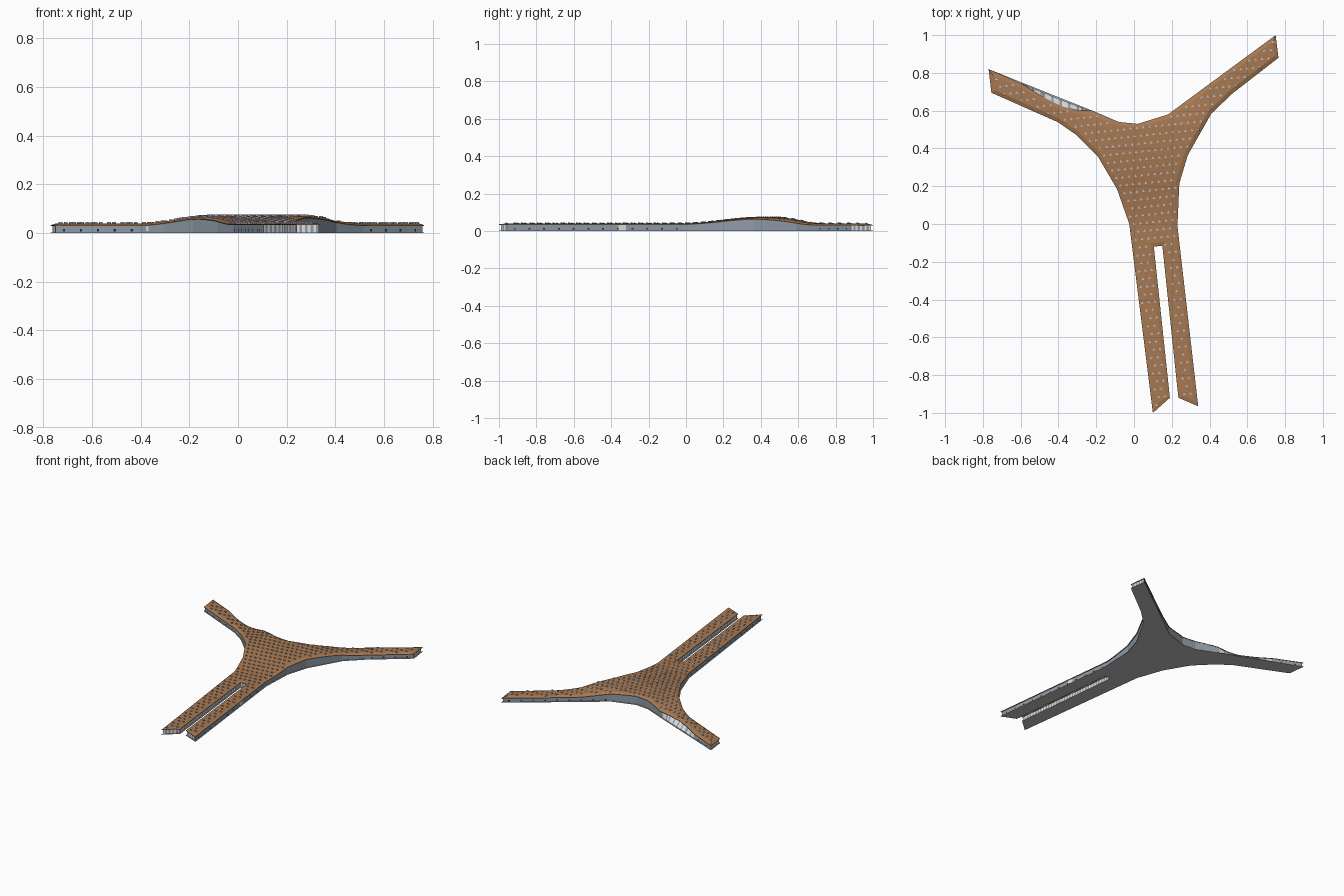
import bpy, bmesh, math
from mathutils import Vector as V
from mathutils.geometry import tessellate_polygon

cube = bpy.data.objects.get("Cube")
if cube:
    bpy.data.objects.remove(cube)


def material(name, rgb):
    m = bpy.data.materials.new(name)
    m.use_nodes = True
    m.diffuse_color = (*rgb, 1)
    m.node_tree.nodes["Principled BSDF"].inputs["Base Color"].default_value = (*rgb, 1)
    return m


BROWN = material("roof_brown", (0.38, 0.19, 0.085))
GLASS = material("facade_blue_grey", (0.27, 0.33, 0.39))
PALE = material("pale_panel", (0.72, 0.73, 0.75))
GREY = material("floor_grey", (0.52, 0.52, 0.52))
LILAC = material("skylight_lilac", (0.42, 0.40, 0.50))
DARK = material("door_dark", (0.02, 0.025, 0.03))

# Ground plan, counter-clockwise from the tip of the right leg
plan = [V(p) for p in [
    (.10, -1.0), (.19, -.92), (.105, -.12), (.15, -.115), (.235, -.92), (.34, -.965),
    (.23, -.01), (.24, .215), (.285, .365), (.41, .585), (.52, .69), (.765, .88),
    (.75, 1.0), (.18, .58), (.02, .53), (-.08, .54), (-.22, .60), (-.29, .628),
    (-.38, .664), (-.48, .704), (-.585, .746), (-.77, .82), (-.755, .695),
    (-.405, .54), (-.31, .475), (-.19, .355), (-.09, .185), (-.025, 0)]]
# The roof follows the plan, except for a scoop over the slanting facade
eave = [p.copy() for p in plan]
for i, drop in ((17, .026), (18, .042), (19, .032), (20, .008)):
    eave[i].y -= drop
N = len(plan)


def offset(poly, d):
    """Move every side of a polygon inwards by d."""
    out = []
    for i, p in enumerate(poly):
        a = (p - poly[i - 1]).normalized()
        b = (poly[(i + 1) % len(poly)] - p).normalized()
        na, nb = V((-a.y, a.x)), V((-b.y, b.x))
        m = (na + nb).normalized()
        out.append(p + m * d / max(.3, m.dot(na)))
    return out


def edge_distance(p):
    best = 9
    for i in range(N):
        a, b = eave[i], eave[(i + 1) % N]
        t = max(0, min(1, (p - a).dot(b - a) / (b - a).length_squared))
        best = min(best, (p - a - (b - a) * t).length)
    return best


def inside(p):
    hit = False
    for i in range(N):
        a, b = eave[i - 1], eave[i]
        if (a.y > p.y) != (b.y > p.y) and p.x < a.x + (b.x - a.x) * (p.y - a.y) / (b.y - a.y):
            hit = not hit
    return hit


def fall(t, full, end):
    t = max(0, min(1, (end - abs(t)) / (end - full)))
    return t * t * (3 - 2 * t)


def dome(p):
    dy = p.y - .45
    return .031 * fall(p.x - .08, .18, .48) * fall(dy, .05, .46 if dy < 0 else .29)


def eave_height(p):
    return dome(p) + .032 + .004 * fall(max(0, p.y), .1, .6)


def roof_height(p):
    low = eave_height(p)
    return low + (dome(p) + .040 - low) * min(1, edge_distance(p) / .02)


def finish(bm, name, mats):
    me = bpy.data.meshes.new(name)
    bm.to_mesh(me)
    bm.free()
    for m in mats:
        me.materials.append(m)
    ob = bpy.data.objects.new(name, me)
    bpy.context.collection.objects.link(ob)
    return ob


# Roof: sloping rim and a domed field, sliced finely and lifted to height
bm = bmesh.new()
rim = [bm.verts.new((*p, 0)) for p in eave]
field = [bm.verts.new((*p, 0)) for p in offset(eave, .02)]
for i in range(N):
    j = (i + 1) % N
    bm.faces.new((rim[i], rim[j], field[j], field[i]))
for tri in tessellate_polygon([[v.co for v in field]]):
    bm.faces.new([field[k] for k in tri])
bm.normal_update()
for f in bm.faces:
    if f.normal.z < 0:
        f.normal_flip()
for axis in (V((1, 0, 0)), V((0, 1, 0))):
    for k in range(-24, 25):
        bmesh.ops.bisect_plane(bm, geom=bm.verts[:] + bm.edges[:] + bm.faces[:],
                               plane_co=axis * k * .04, plane_no=axis)
bm.normal_update()
bmesh.ops.triangulate(bm, faces=bm.faces[:])
for v in bm.verts:
    v.co.z = roof_height(v.co.xy)
roof = finish(bm, "roof", [BROWN])
thick = roof.modifiers.new("thickness", "SOLIDIFY")
thick.thickness = .004
thick.offset = -1

# Floor slab
bm = bmesh.new()
base = bm.faces.new([bm.verts.new((*p, 0)) for p in plan])
up = bmesh.ops.extrude_face_region(bm, geom=[base])
bmesh.ops.translate(bm, vec=(0, 0, .003), verts=[g for g in up["geom"] if isinstance(g, bmesh.types.BMVert)])
bmesh.ops.recalc_face_normals(bm, faces=bm.faces[:])
finish(bm, "floor_slab", [GREY])

# Walls: glazed bays, pale mullioned bays at the tips and in the slot,
# and mostly pale bays on the slanting facade
STRIPED = (0, 1, 2, 3, 4, 11, 21)
SLANTED = (16, 17, 18, 19)
foot, head = offset(plan, .006), offset(eave, .006)
bm = bmesh.new()
for i in range(N):
    j = (i + 1) % N
    size = .012 if i in STRIPED + SLANTED else .03
    n = max(1, round((foot[j] - foot[i]).length / size))
    for k in range(n):
        low = [foot[i].lerp(foot[j], t / n) for t in (k, k + 1)]
        top = [head[i].lerp(head[j], t / n) for t in (k, k + 1)]
        f = bm.faces.new([bm.verts.new((*p, .001)) for p in low] +
                         [bm.verts.new((*p, eave_height(p) - .001)) for p in reversed(top)])
        f.material_index = int((i in SLANTED and k % 4 > 0) or (i in STRIPED and k % 2 == 0))
bmesh.ops.remove_doubles(bm, verts=bm.verts[:], dist=.0001)
finish(bm, "facade_walls", [GLASS, PALE])


def plate(bm, side, t, width, z0, z1):
    """Thin upright panel just outside a wall side, centred at fraction t."""
    a, b = foot[side], foot[(side + 1) % N]
    d = (b - a).normalized()
    c = a.lerp(b, t) + V((d.y, -d.x)) * .001
    l, r = c - d * width / 2, c + d * width / 2
    bm.faces.new([bm.verts.new((*p, z)) for p, z in ((l, z0), (r, z0), (r, z1), (l, z1))])


# Gate doors: small dark plates along the outer walls
bm = bmesh.new()
for i in (5, 10, 12, 20, 22, N - 1):
    count = int((foot[(i + 1) % N] - foot[i]).length / .075)
    for k in range(count):
        plate(bm, i, (k + .5) / count, .010, .007, .016)
finish(bm, "gate_doors", [DARK])

# Pale entrance panels
bm = bmesh.new()
plate(bm, 5, .65, .04, .003, .034)
plate(bm, 23, .3, .012, .008, .028)
finish(bm, "entrance_panels", [PALE])

# Skylights: staggered rows of small triangular hoods across the roof
bm = bmesh.new()
tilt = math.radians(6)
across, along = V((math.cos(tilt), math.sin(tilt))), V((-math.sin(tilt), math.cos(tilt)))
for row in range(-26, 27):
    for col in range(-30, 31):
        p = across * (col + .5 * (row % 2)) * .034 + along * row * .042
        if not inside(p) or edge_distance(p) < .016:
            continue
        z = roof_height(p)
        corners = [p - across * .008 - along * .005, p + across * .008 - along * .005, p + along * .008]
        low = [bm.verts.new((*c, z - .002)) for c in corners]
        top = [bm.verts.new((*c, z + h)) for c, h in zip(corners, (.005, .005, .001))]
        bm.faces.new(top)
        for k in range(3):
            m = (k + 1) % 3
            bm.faces.new((low[k], low[m], top[m], top[k]))
finish(bm, "skylights", [LILAC])
